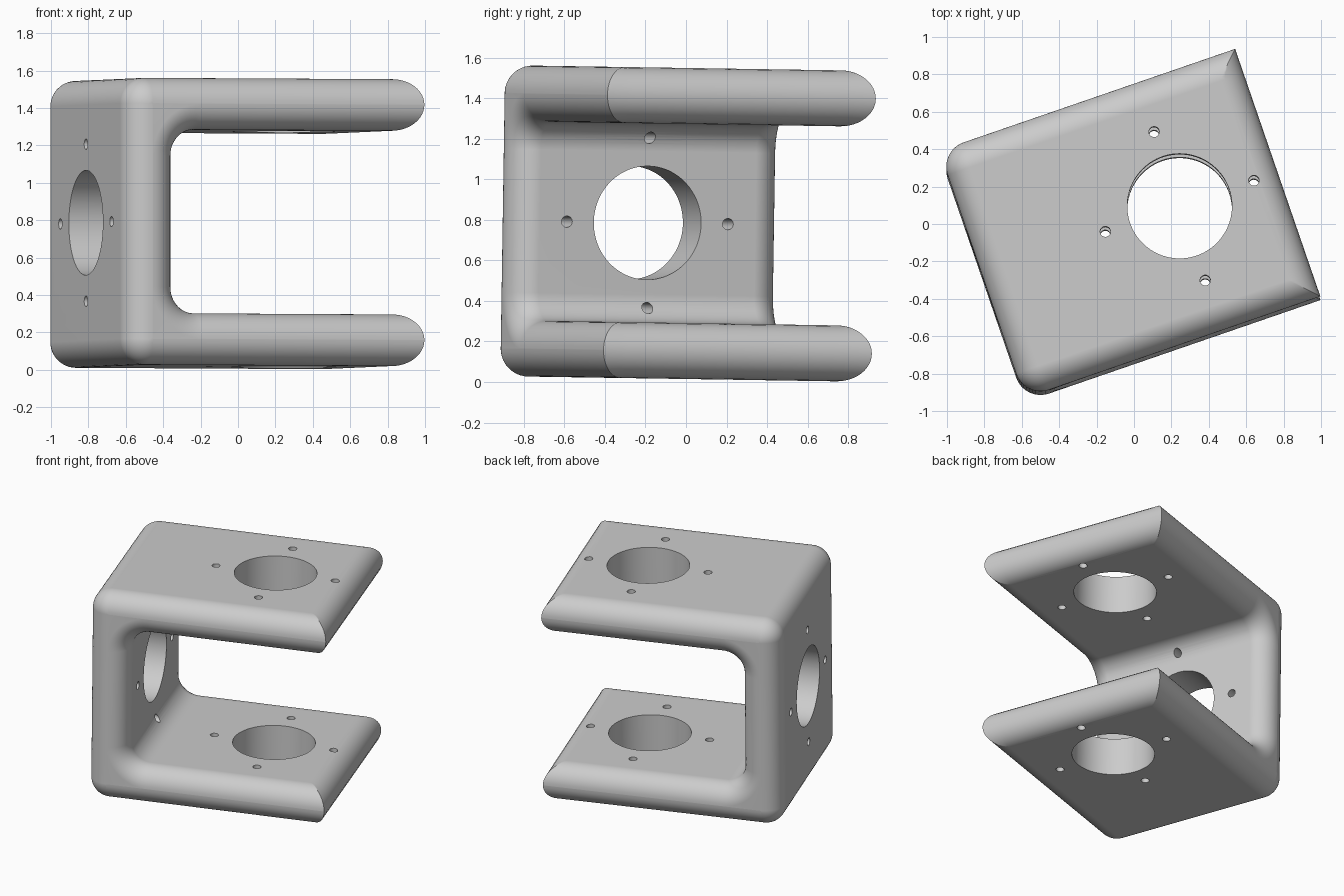
import bpy, bmesh
from math import sin, cos, pi, radians, sqrt
from mathutils import Matrix, Vector

cube = bpy.data.objects.get("Cube")
if cube:
    bpy.data.objects.remove(cube, do_unlink=True)

T = 0.138                      # half thickness, also the edge rounding
BACK, TIP = -0.86, 0.813       # extent along the arms
HALF_W, HALF_H = 0.70, 0.767   # half width and half height
STEPS = 12
placement = (Matrix.Translation((0, 0, 0.782)) @ Matrix.Rotation(-0.0155, 4, 'X')
             @ Matrix.Rotation(radians(19), 4, 'Z'))

grey = bpy.data.materials.new("plain_grey")
grey.use_nodes = True
grey.diffuse_color = (0.6, 0.6, 0.6, 1)
grey.node_tree.nodes["Principled BSDF"].inputs["Base Color"].default_value = grey.diffuse_color


def add_object(name, bm):
    bmesh.ops.recalc_face_normals(bm, faces=bm.faces)
    mesh = bpy.data.meshes.new(name)
    bm.to_mesh(mesh)
    bm.free()
    mesh.materials.append(grey)
    obj = bpy.data.objects.new(name, mesh)
    bpy.context.collection.objects.link(obj)
    obj.matrix_world = placement
    return obj


def arc(cx, cz, r):
    """Quarter circle from straight up to the back."""
    angles = [pi / 2 * (1 + i / STEPS) for i in range(STEPS + 1)]
    return [(cx + r * cos(a), cz + r * sin(a)) for a in angles]


def tip_u(h):
    return TIP - T + sqrt(max(T * T - h * h, 0))


def u_profile(w):
    """Outer path, tip curve and inner path of the U, with arms of half thickness w."""
    mid = HALF_H - T
    outer = [(tip_u(w), mid + w)] + arc(BACK + T, mid, w)
    inner = [(tip_u(w), mid - w)] + arc(BACK + 3 * T, mid - 2 * T, 2 * T - w)
    outer += [(u, -z) for u, z in reversed(outer)]
    inner += [(u, -z) for u, z in reversed(inner)]
    heights = [-w * cos(pi * i / STEPS) for i in range(1, STEPS)]
    low_tip = [(tip_u(h), h - mid) for h in heights]
    high_tip = [(u, -z) for u, z in reversed(low_tip)]
    return outer + low_tip + inner[::-1] + high_tip, len(outer)


# Bracket body: U sections across the width, thinning towards both sides
bm = bmesh.new()
angles = [radians(89.5) * i / STEPS for i in range(STEPS + 1)]
sections = [(-1, a) for a in reversed(angles)] + [(1, a) for a in angles]
rings = []
for side, a in sections:
    points, path = u_profile(T * cos(a))
    v = side * (HALF_W - T + T * sin(a))
    rings.append([bm.verts.new((u, v, z)) for u, z in points])
count = len(rings[0])
for r, s in zip(rings, rings[1:]):
    for i in range(count):
        j = (i + 1) % count
        bm.faces.new((r[i], r[j], s[j], s[i]))

# Narrow side faces
for ring in (rings[0], rings[-1]):
    start = path + STEPS - 1
    outer, inner = ring[:path], ring[start:start + path][::-1]
    for i in range(path - 1):
        bm.faces.new((outer[i], outer[i + 1], inner[i + 1], inner[i]))
    bm.faces.new(ring[path - 1:start + 1])
    bm.faces.new(ring[start + path - 1:] + [ring[0]])
bracket = add_object("bracket", bm)

# Hole cutters: one large bore and four screw holes through arms and back plate
bm = bmesh.new()


def hole_group(matrix, depth):
    holes = [(0, 0, 0.28, 96)]
    holes += [(0.42 * cos(k * pi / 2), 0.42 * sin(k * pi / 2), 0.028, 24) for k in range(4)]
    for x, y, r, n in holes:
        bmesh.ops.create_cone(bm, cap_ends=True, segments=n, radius1=r, radius2=r, depth=depth,
                              matrix=matrix @ Matrix.Translation((x, y, 0)))


hole_group(Matrix.Translation((0.258, 0, 0)), 2)
hole_group(Matrix.Translation((BACK + T, 0, 0)) @ Matrix.Rotation(pi / 2, 4, 'Y'), 0.5)
cutter = add_object("hole_cutter", bm)
cutter.hide_render = True

cut = bracket.modifiers.new("holes", 'BOOLEAN')
cut.operation = 'DIFFERENCE'
cut.solver = 'EXACT'
cut.object = cutter
bpy.ops.object.select_all(action='DESELECT')
bpy.context.view_layer.objects.active = bracket
bracket.select_set(True)
bpy.ops.object.modifier_apply(modifier=cut.name)
bpy.data.objects.remove(cutter, do_unlink=True)

# Smooth roundings, crisp hole rims and flat plates
bpy.ops.object.shade_smooth_by_angle(angle=radians(30))
weighted = bracket.modifiers.new("flat_plates", 'WEIGHTED_NORMAL')
weighted.keep_sharp = True
